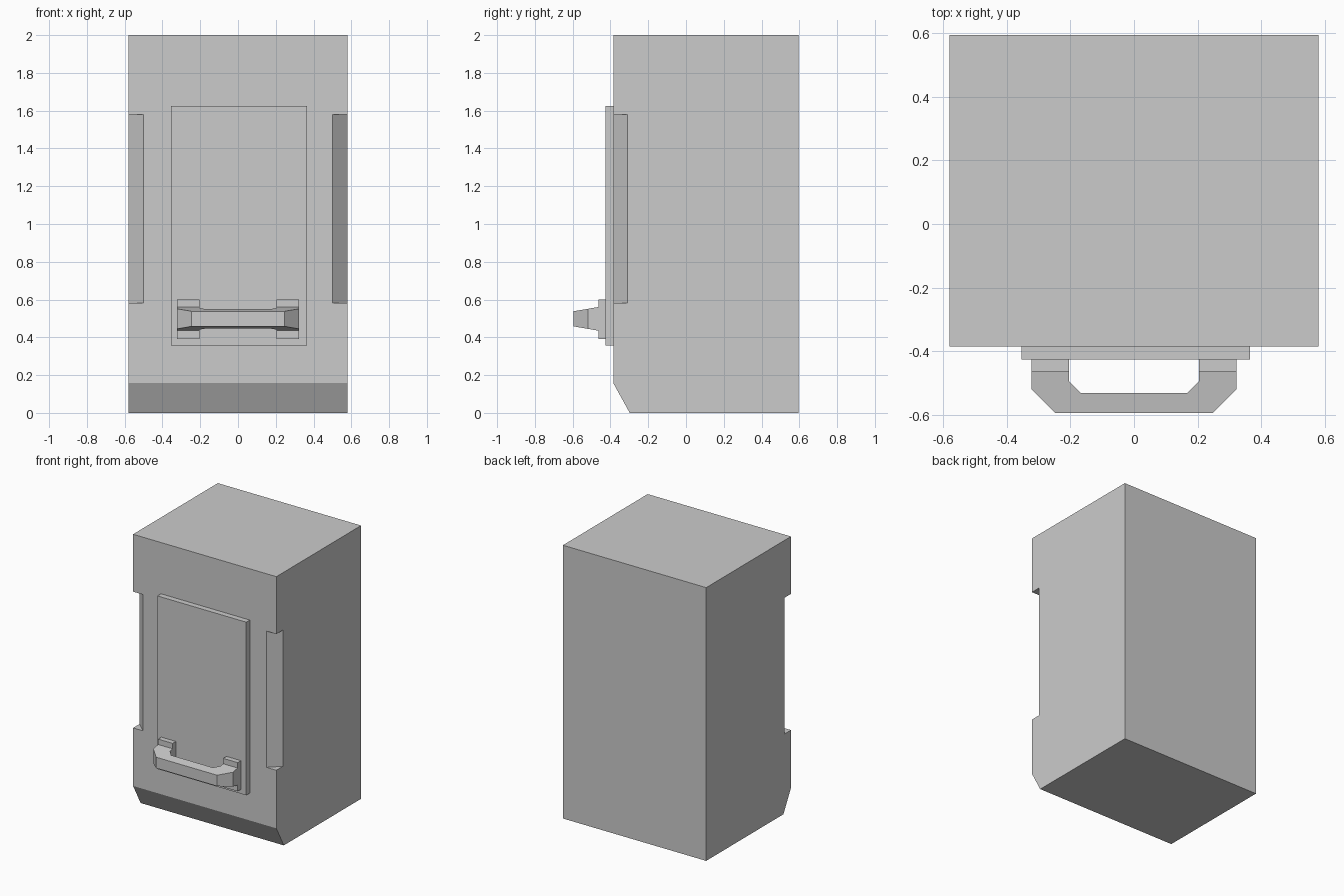
import bpy, bmesh

if "Cube" in bpy.data.objects:
    bpy.data.objects.remove(bpy.data.objects["Cube"])


def loft(name, loop_a, loop_b):
    """Closed solid between two matching outlines."""
    bm = bmesh.new()
    a = [bm.verts.new(p) for p in loop_a]
    b = [bm.verts.new(p) for p in loop_b]
    bm.faces.new(a)
    bm.faces.new(b)
    for i in range(len(a)):
        j = (i + 1) % len(a)
        bm.faces.new((a[i], a[j], b[j], b[i]))
    bmesh.ops.recalc_face_normals(bm, faces=bm.faces)
    mesh = bpy.data.meshes.new(name)
    bm.to_mesh(mesh)
    bm.free()
    obj = bpy.data.objects.new(name, mesh)
    bpy.context.collection.objects.link(obj)
    return obj


def prism_z(name, outline, z0, z1):
    return loft(name, [(x, y, z0) for x, y in outline], [(x, y, z1) for x, y in outline])


def box(name, x0, x1, y0, y1, z0, z1):
    return prism_z(name, [(x0, y0), (x1, y0), (x1, y1), (x0, y1)], z0, z1)


# Cabinet body: side profile with a sloped toe at the front
profile = [(-0.385, 2), (-0.385, 0.158), (-0.298, 0), (0.595, 0), (0.595, 2)]
body = loft("cabinet_body", [(-0.58, y, z) for y, z in profile],
            [(0.58, y, z) for y, z in profile])

# Bevelled notches along both front corners
for side, label in ((-1, "left"), (1, "right")):
    wedge = [(side * x, y) for x, y in ((0.42, -0.46), (0.66, -0.235), (0.66, -0.46))]
    cutter = prism_z(label + "_notch_cutter", wedge, 0.583, 1.58)
    cutter.hide_render = True
    cutter.hide_viewport = False
    cutter.display_type = 'WIRE'
    cut = body.modifiers.new(label + "_notch", 'BOOLEAN')
    cut.operation = 'DIFFERENCE'
    cut.solver = 'EXACT'
    cut.object = cutter

# Raised door panel
box("door_panel", -0.354, 0.365, -0.426, -0.385, 0.358, 1.625)

# Handle mounting pads
for side, label in ((-1, "left"), (1, "right")):
    x0, x1 = sorted((side * 0.205, side * 0.322))
    box(label + "_handle_pad", x0, x1, -0.464, -0.426, 0.39, 0.6)

# Handle: U-shaped outline, thinner towards the front
half = [(0.205, -0.464), (0.205, -0.495), (0.168, -0.532)]
outer = [(0.247, -0.595), (0.322, -0.52), (0.322, -0.464)]
outline = ([(-x, y) for x, y in reversed(outer)] + [(x, y) for x, y in outer]
           + half + [(-x, y) for x, y in reversed(half)])


def half_height(y):
    return 0.04 + (y + 0.595) / 0.131 * 0.0225


loft("handle", [(x, y, 0.498 - half_height(y)) for x, y in outline],
     [(x, y, 0.498 + half_height(y)) for x, y in outline])
